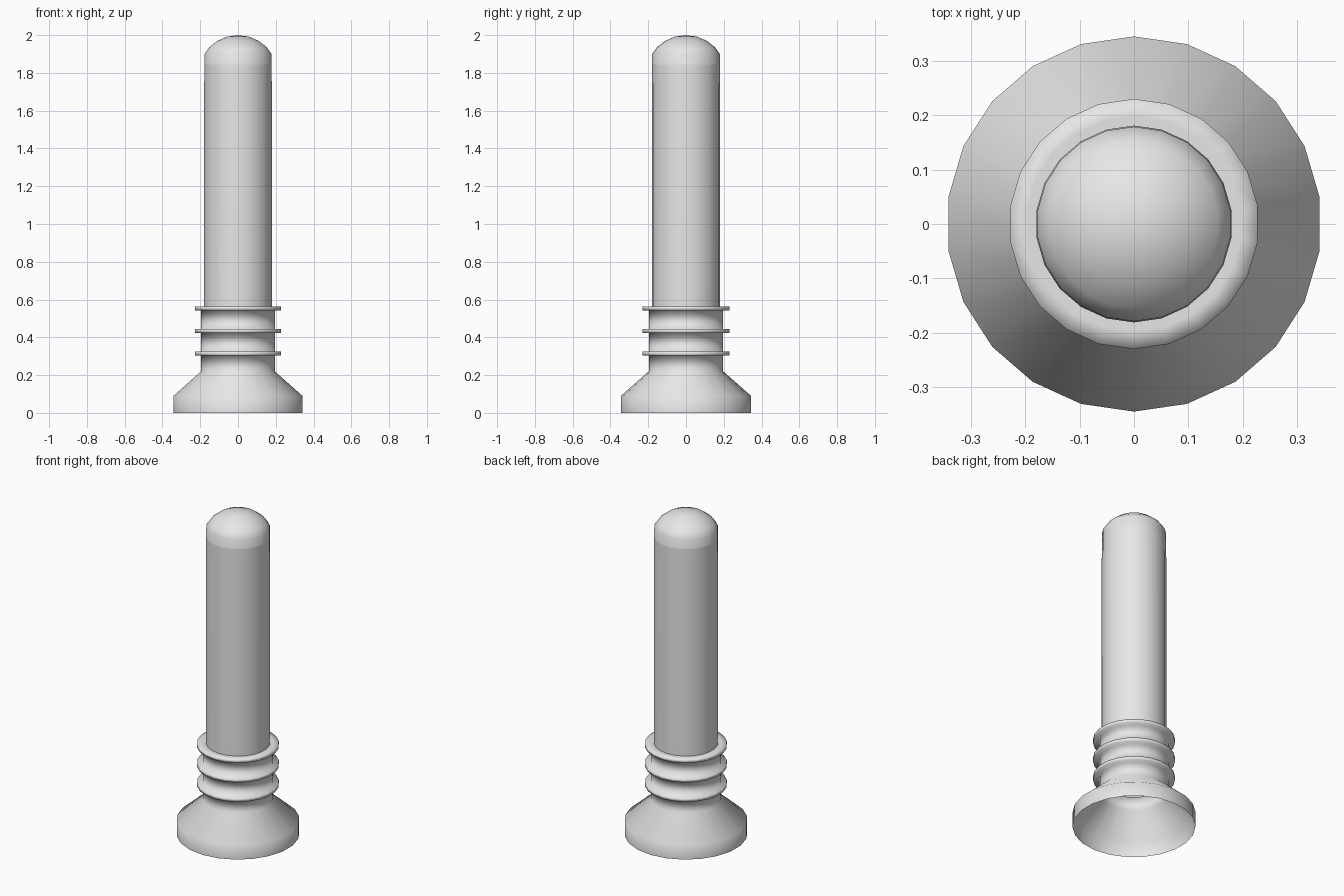
import bpy, bmesh, math

cube = bpy.data.objects.get("Cube")
if cube:
    bpy.data.objects.remove(cube, do_unlink=True)

SIDES = 22

grey = bpy.data.materials.new("light_grey")
grey.use_nodes = True
grey.diffuse_color = (0.8, 0.8, 0.8, 1)
grey.node_tree.nodes["Principled BSDF"].inputs["Base Color"].default_value = (0.8, 0.8, 0.8, 1)


def lathe(name, profile):
    """Revolve (radius, z) points around z; radius 0 makes a pole."""
    bm = bmesh.new()
    rows = []
    for r, z in profile:
        if r == 0:
            rows.append([bm.verts.new((0, 0, z))] * SIDES)
            continue
        angles = [math.pi / 2 + math.tau * i / SIDES for i in range(SIDES)]
        rows.append([bm.verts.new((r * math.cos(a), r * math.sin(a), z)) for a in angles])
    for low, high in zip(rows, rows[1:]):
        for i in range(SIDES):
            j = (i + 1) % SIDES
            corners = dict.fromkeys((low[i], low[j], high[j], high[i]))
            bm.faces.new(list(corners))
    for face in bm.faces:
        face.smooth = True
    mesh = bpy.data.meshes.new(name)
    bm.to_mesh(mesh)
    bm.free()
    mesh.materials.append(grey)
    obj = bpy.data.objects.new(name, mesh)
    bpy.context.collection.objects.link(obj)
    return obj


# Hollow flared foot and neck with three thin collars, open underneath
NECK, COLLAR = 0.197, 0.23
profile = [(0.345, 0.0), (0.345, 0.09), (NECK, 0.22)]
for z in (0.303, 0.423, 0.543):
    profile += [(NECK, z), (COLLAR, z), (COLLAR, z + 0.021), (NECK, z + 0.021)]
profile.append((0.18, 0.564))
lathe("flared_base", profile)

# Long straight tube
lathe("shaft", [(0.181, 0.55), (0.181, 1.73), (0.178, 1.9)])

# Rounded tip
lathe("domed_cap", [(0.179, 1.73), (0.179, 1.9), (0.155, 1.935), (0.11, 1.97), (0.058, 1.992), (0, 2.0)])
